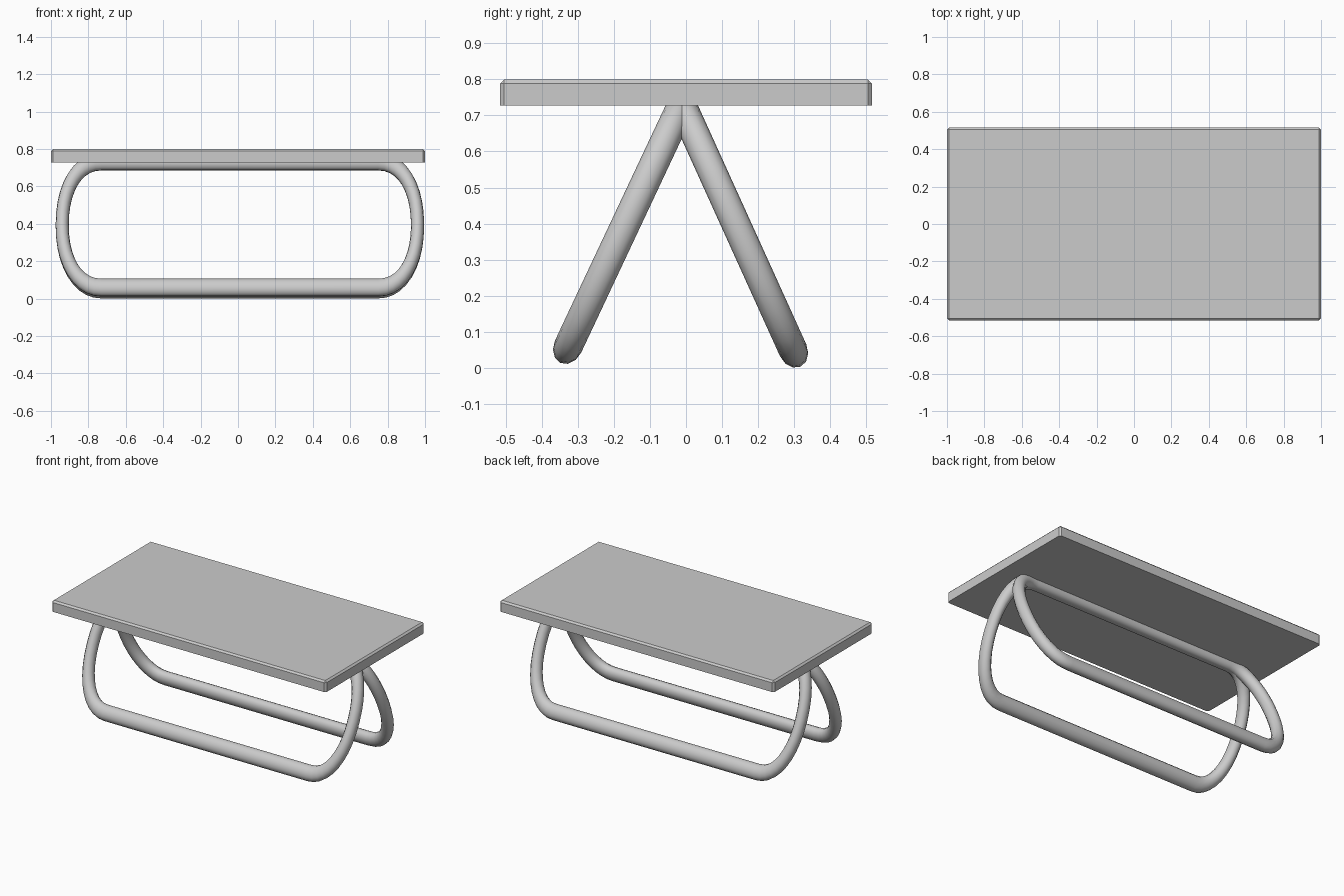
import bpy, bmesh
from math import sin, cos, pi, atan2, hypot

if "Cube" in bpy.data.objects:
    bpy.data.objects.remove(bpy.data.objects["Cube"])

# Tabletop: slab with a small chamfer on every edge except the underside
bm = bmesh.new()
bmesh.ops.create_cube(bm, size=1)
for v in bm.verts:
    v.co = (v.co.x * 2.0, v.co.y * 1.03, 0.764 + v.co.z * 0.072)
edges = [e for e in bm.edges if max(v.co.z for v in e.verts) > 0.79]
bmesh.ops.bevel(bm, geom=edges, offset=0.011, segments=1, affect='EDGES')
mesh = bpy.data.meshes.new("tabletop")
bm.to_mesh(mesh)
bm.free()
bpy.context.collection.objects.link(bpy.data.objects.new("tabletop", mesh))

R = 0.04                 # tube radius before stretching
SX, SV = 0.875, 1.25     # tube is stretched along the loop's width and height


def leg_loop(name, foot, top):
    """Closed tube loop leaning from foot (y, z) to top (y, z)."""
    dy, dz = top[0] - foot[0], top[1] - foot[1]
    half_w, half_h, corner = 0.95, hypot(dy, dz) / 2, 0.21
    n, e = 10, 2 / 2.15
    path = []
    # four rounded corners joined by straight top and bottom bars
    for q, (sx, sy) in enumerate(((1, 1), (-1, 1), (-1, -1), (1, -1))):
        for i in range(n + 1):
            if q in (1, 3) and i == n:      # side midpoints are shared
                continue
            a = (q + i / n) * pi / 2
            px = abs(cos(a)) ** e * corner + half_w - corner
            py = abs(sin(a)) ** e * half_h
            path.append((sx * px / SX, sy * py / SV))

    curve = bpy.data.curves.new(name + "_path", 'CURVE')
    curve.dimensions = '3D'
    curve.fill_mode = 'FULL'
    curve.bevel_depth = R
    curve.bevel_resolution = 4
    sp = curve.splines.new('POLY')
    sp.points.add(len(path) - 1)
    for pt, (x, y) in zip(sp.points, path):
        pt.co = (x, y, 0, 1)
    sp.use_cyclic_u = True

    # turn the curve into a smooth mesh
    ob = bpy.data.objects.new(name, curve)
    bpy.context.collection.objects.link(ob)
    ob.scale = (SX, SV, 1)
    ob.rotation_euler = (atan2(dz, dy), 0, 0)
    ob.location = (0.01, (foot[0] + top[0]) / 2, (foot[1] + top[1]) / 2)
    bpy.ops.object.select_all(action='DESELECT')
    ob.select_set(True)
    bpy.context.view_layer.objects.active = ob
    bpy.ops.object.convert(target='MESH')
    bpy.ops.object.shade_smooth()


# The two leaning leg loops meet under the tabletop
leg_loop("front_leg_loop", (-0.327, 0.059), (-0.010, 0.733))
leg_loop("back_leg_loop", (0.297, 0.049), (-0.013, 0.733))
